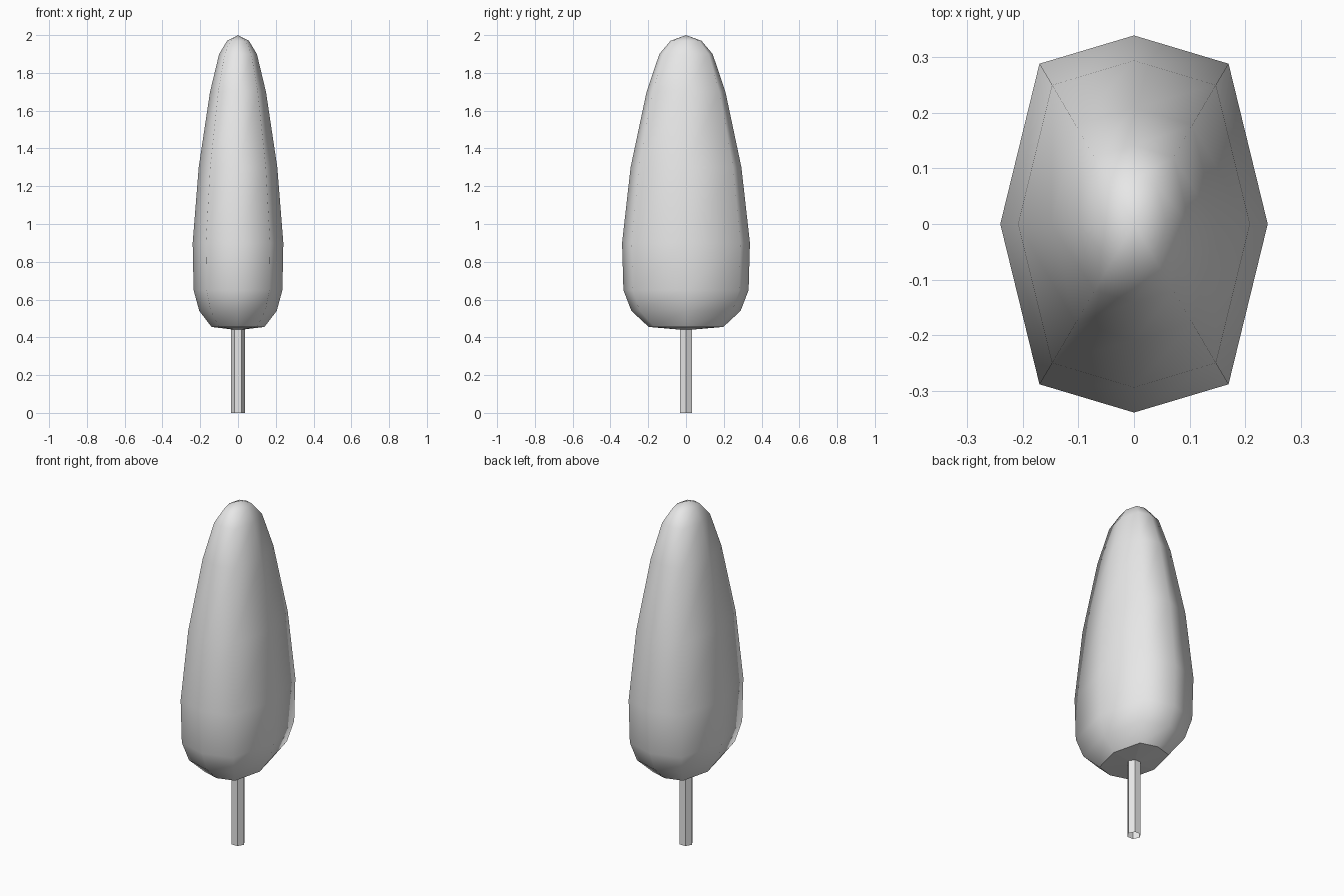
import bpy
import bmesh
from math import cos, sin, pi

cube = bpy.data.objects.get("Cube")
if cube:
    bpy.data.objects.remove(cube, do_unlink=True)

# One plain grey for everything
grey = bpy.data.materials.new("plain grey")
grey.use_nodes = True
colour = (0.8, 0.8, 0.8, 1)
grey.diffuse_color = colour
grey.node_tree.nodes["Principled BSDF"].inputs["Base Color"].default_value = colour


def bridge(bm, lower, upper):
    """Join two rings of equal size with quads."""
    n = len(lower)
    return [bm.faces.new((lower[i], lower[(i + 1) % n], upper[(i + 1) % n], upper[i]))
            for i in range(n)]


def fan(bm, ring, tip):
    """Close a ring to a single point."""
    n = len(ring)
    return [bm.faces.new((ring[i], ring[(i + 1) % n], tip)) for i in range(n)]


def finish(bm, name):
    mesh = bpy.data.meshes.new(name)
    bm.to_mesh(mesh)
    bm.free()
    mesh.materials.append(grey)
    obj = bpy.data.objects.new(name, mesh)
    bpy.context.collection.objects.link(obj)
    return obj


# Foliage: a tapered, slightly squared octagon swept up a profile of (half width, height)
PROFILE = [(0.14, 0.455), (0.205, 0.54), (0.235, 0.65), (0.24, 0.9),
           (0.208, 1.3), (0.148, 1.7), (0.1, 1.9), (0.058, 1.97)]
DEPTH = 1.41
CORNER_X, CORNER_Y = 0.707, 0.85
SECTION = [(1, 0), (CORNER_X, CORNER_Y), (0, 1), (-CORNER_X, CORNER_Y),
           (-1, 0), (-CORNER_X, -CORNER_Y), (0, -1), (CORNER_X, -CORNER_Y)]

bm = bmesh.new()
rings = [[bm.verts.new((x * r, y * r * DEPTH, z)) for x, y in SECTION] for r, z in PROFILE]
smooth = []
for lower, upper in zip(rings, rings[1:]):
    smooth += bridge(bm, lower, upper)
smooth += fan(bm, rings[-1], bm.verts.new((0, 0, 2)))
for face in smooth:
    face.smooth = True

# Flat underside with a crisp rim
underside = fan(bm, rings[0][::-1], bm.verts.new((0, 0, 0.438)))
for face in underside:
    for edge in face.edges:
        edge.smooth = False
finish(bm, "foliage")

# Trunk: thin six-sided tube, open at the ends
bm = bmesh.new()
RADIUS = 0.038
ends = [[bm.verts.new((RADIUS * cos(i * pi / 3), RADIUS * sin(i * pi / 3), z))
         for i in range(6)] for z in (0, 0.46)]
bridge(bm, *ends)
finish(bm, "trunk")
